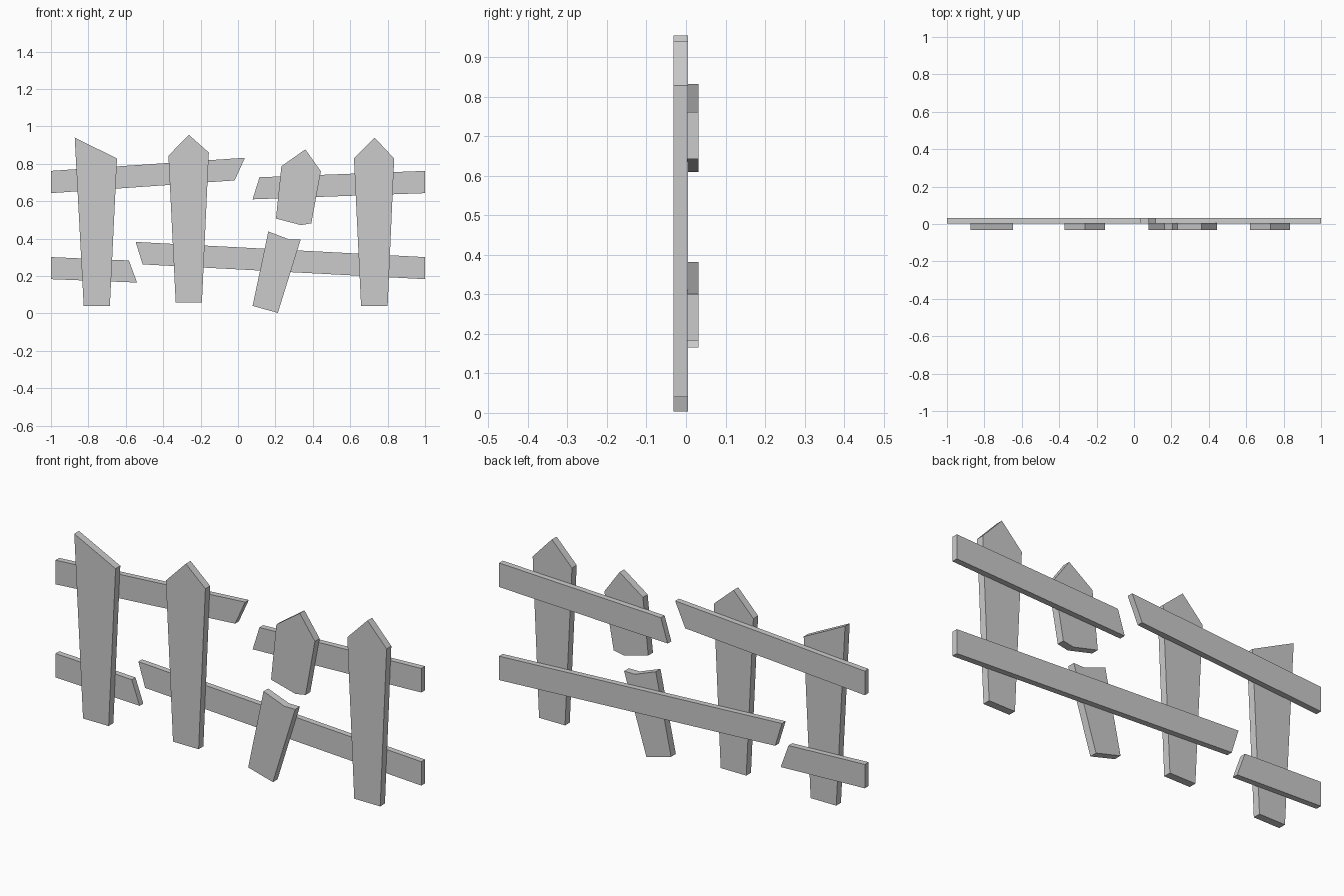
import bpy
import bmesh

if "Cube" in bpy.data.objects:
    bpy.data.objects.remove(bpy.data.objects["Cube"])


def board(name, outline, y_front, y_back):
    """Flat board: an x-z outline extruded along y."""
    bm = bmesh.new()
    face = bm.faces.new([bm.verts.new((x, y_front, z)) for x, z in outline])
    ext = bmesh.ops.extrude_face_region(bm, geom=[face])
    for v in ext["geom"]:
        if isinstance(v, bmesh.types.BMVert):
            v.co.y = y_back
    bmesh.ops.recalc_face_normals(bm, faces=bm.faces)
    mesh = bpy.data.meshes.new(name)
    bm.to_mesh(mesh)
    bm.free()
    bpy.context.collection.objects.link(bpy.data.objects.new(name, mesh))


# Upright pickets, one with its tip cut away and one snapped in two
pickets = {
    "picket_slanted": [(-0.825, 0.04), (-0.685, 0.04), (-0.647, 0.828), (-0.873, 0.94)],
    "picket_left": [(-0.333, 0.057), (-0.193, 0.057), (-0.156, 0.86),
                    (-0.263, 0.955), (-0.372, 0.843)],
    "picket_right": [(0.658, 0.04), (0.8, 0.04), (0.835, 0.828), (0.73, 0.94), (0.62, 0.828)],
    "broken_picket_top": [(0.203, 0.507), (0.337, 0.472), (0.392, 0.482),
                          (0.443, 0.76), (0.36, 0.877), (0.232, 0.787)],
    "broken_picket_bottom": [(0.078, 0.04), (0.213, 0.003), (0.335, 0.395),
                             (0.275, 0.395), (0.162, 0.438)],
}
for name, outline in pickets.items():
    board(name, outline, -0.032, 0.005)

# Snapped rails behind the pickets
rails = {
    "upper_rail_left": [(-1, 0.643), (-0.018, 0.711), (0.037, 0.832), (-1, 0.762)],
    "upper_rail_right": [(0.078, 0.61), (1, 0.643), (1, 0.762), (0.115, 0.728)],
    "lower_rail_left": [(-1, 0.183), (-0.54, 0.165), (-0.583, 0.283), (-1, 0.301)],
    "lower_rail_right": [(-0.51, 0.262), (1, 0.183), (1, 0.301), (-0.547, 0.382)],
}
for name, outline in rails.items():
    board(name, outline, 0.003, 0.032)
